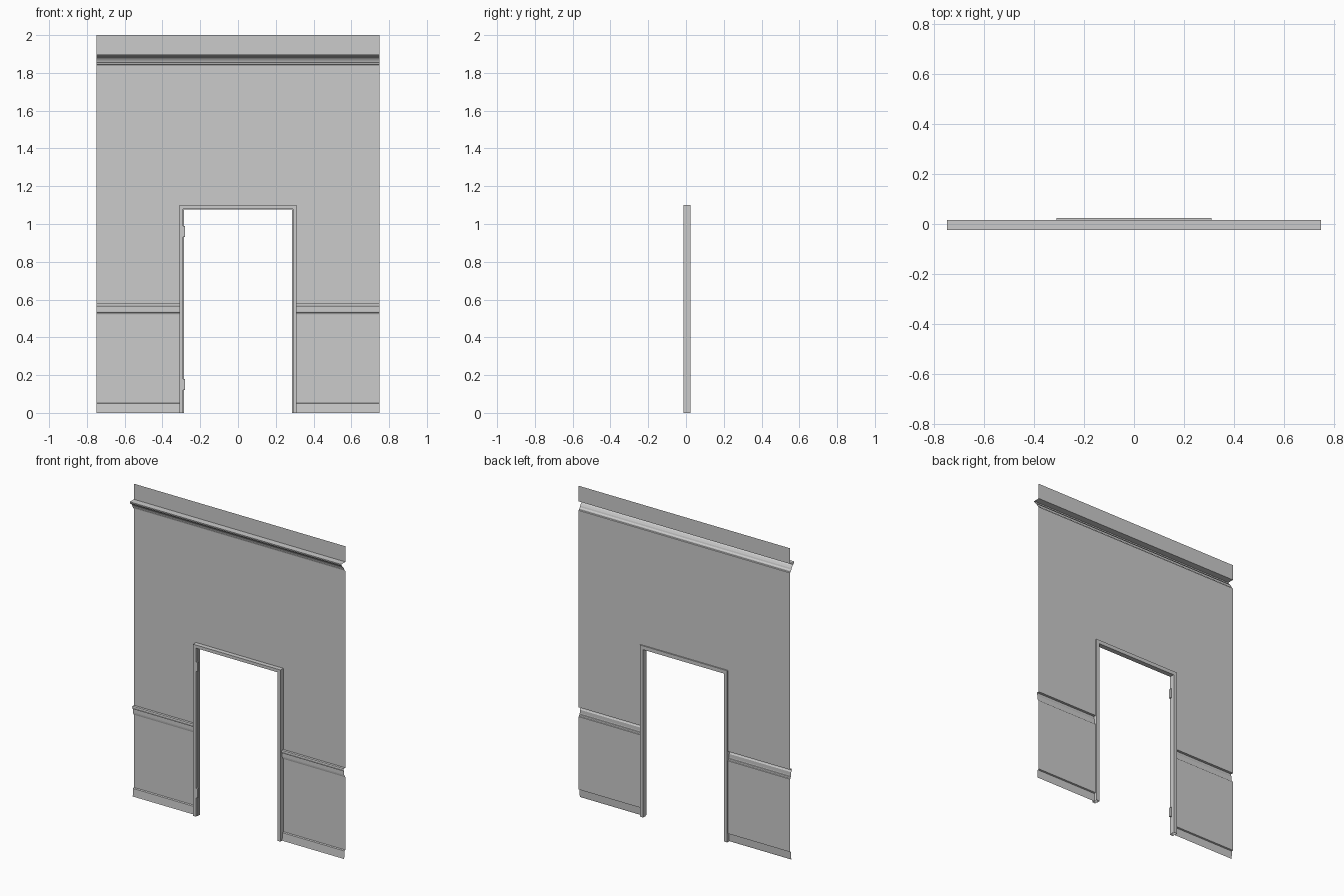
import bpy, bmesh

if "Cube" in bpy.data.objects:
    bpy.data.objects.remove(bpy.data.objects["Cube"])

WALL_Y = 0.017      # plane of the thin wall sheet
HALF_W = 0.75
OPEN_X, OPEN_Z, CASING = 0.29, 1.08, 0.02
OUT_X, OUT_Z = OPEN_X + CASING, OPEN_Z + CASING


def grid_object(name, rows):
    """Skin consecutive rows of points with quads."""
    bm = bmesh.new()
    vrows = [[bm.verts.new(p) for p in row] for row in rows]
    for a, b in zip(vrows, vrows[1:]):
        for i in range(len(a) - 1):
            bm.faces.new((a[i], a[i + 1], b[i + 1], b[i]))
    me = bpy.data.meshes.new(name)
    bm.to_mesh(me)
    bm.free()
    ob = bpy.data.objects.new(name, me)
    bpy.context.collection.objects.link(ob)
    return ob


def extrude_profile(name, profile, x0, x1):
    """Extrude a bottom-to-top list of (protrusion, z) along x."""
    return grid_object(name, [[(x, WALL_Y - d, z) for x in (x0, x1)]
                              for d, z in profile])


def box(name, lo, hi):
    bpy.ops.mesh.primitive_cube_add(
        size=1, location=[(a + b) / 2 for a, b in zip(lo, hi)])
    ob = bpy.context.object
    ob.name = name
    ob.scale = [b - a for a, b in zip(lo, hi)]
    return ob


# Lower wall with baseboard and chair rail in one folded sheet, both sides
lower = [(0.013, 0), (0.012, 0.006), (0.009, 0.05), (0, 0.053),
         (0, 0.52), (0.005, 0.522), (0.007, 0.53), (0.011, 0.532),
         (0.012, 0.54), (0.012, 0.56), (0.016, 0.566), (0.018, 0.574),
         (0.016, 0.58), (0, 0.58), (0, OUT_Z)]
extrude_profile("wall_right", lower, OUT_X, HALF_W)
extrude_profile("wall_left", lower, -HALF_W, -OUT_X)

# Upper wall with crown moulding
upper = [(0, OUT_Z), (0, 1.842), (0.006, 1.845), (0.008, 1.852),
         (0.014, 1.857), (0.017, 1.866), (0.024, 1.877), (0.032, 1.882),
         (0.034, 1.888), (0.041, 1.891), (0.042, 1.90), (0, 1.90), (0, 2.0)]
extrude_profile("wall_upper", upper, -HALF_W, HALF_W)

# Door frame: casing section with a door stop, mitred around the opening
section = [(0.02, WALL_Y), (0.02, -0.012), (0.0, -0.012), (0.0, 0.003),
           (-0.004, 0.003), (-0.004, 0.025), (0.02, 0.025), (0.02, WALL_Y)]
grid_object("door_frame", [
    [(-OPEN_X - o, y, 0), (-OPEN_X - o, y, OPEN_Z + o),
     (OPEN_X + o, y, OPEN_Z + o), (OPEN_X + o, y, 0)] for o, y in section])

# Hinges on the left jamb
for i, z in enumerate((0.12, 0.93)):
    box(f"hinge_{i + 1}", (-0.29, -0.011, z), (-0.281, 0.004, z + 0.06))
